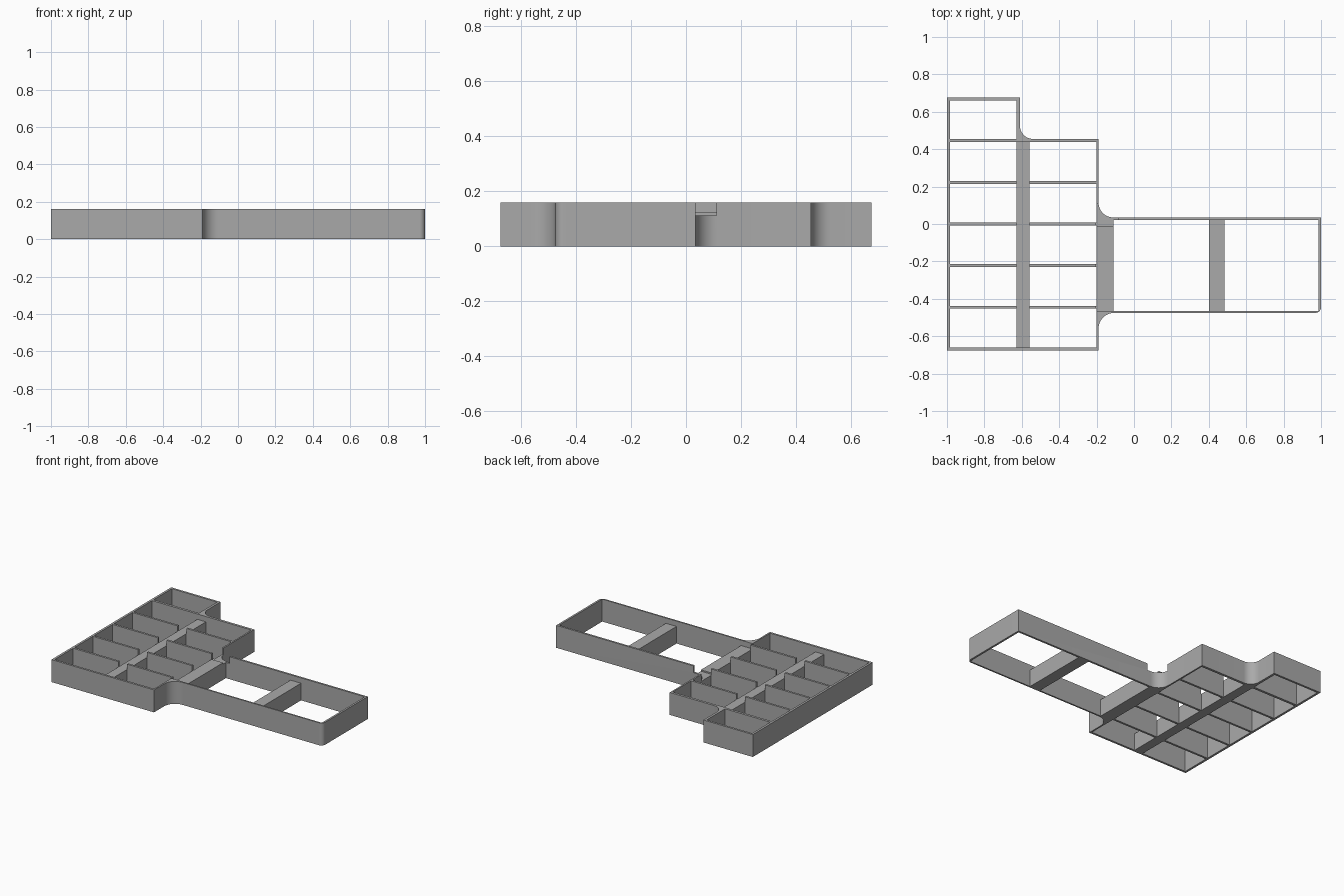
import bpy, bmesh, math

cube = bpy.data.objects.get("Cube")
if cube:
    bpy.data.objects.remove(cube, do_unlink=True)

HEIGHT = 0.16
RAIL = 0.122      # top of the recessed rails
NOTCH = 0.112     # floor of the cable notch

grey = bpy.data.materials.new("plain grey")
grey.use_nodes = True
grey.diffuse_color = (0.4, 0.4, 0.4, 1)
grey.node_tree.nodes["Principled BSDF"].inputs["Base Color"].default_value = (0.4, 0.4, 0.4, 1)


def arc(cx, cy, r, start, end, steps=12):
    angles = [math.radians(start + (end - start) * i / steps) for i in range(steps + 1)]
    return [(cx + r * math.cos(a), cy + r * math.sin(a)) for a in angles]


def prism(name, points, z0, z1):
    bm = bmesh.new()
    base = bm.faces.new([bm.verts.new((x, y, z0)) for x, y in points])
    top = bmesh.ops.extrude_face_region(bm, geom=[base])["geom"]
    verts = [v for v in top if isinstance(v, bmesh.types.BMVert)]
    bmesh.ops.translate(bm, verts=verts, vec=(0, 0, z1 - z0))
    bmesh.ops.recalc_face_normals(bm, faces=bm.faces)
    mesh = bpy.data.meshes.new(name)
    bm.to_mesh(mesh)
    bm.free()
    obj = bpy.data.objects.new(name, mesh)
    bpy.context.collection.objects.link(obj)
    mesh.materials.append(grey)
    return obj


# Outline of the tray and its arm, with rounded inner corners
outline = [(-1, -0.675), (-0.19, -0.675)]
outline += arc(-0.105, -0.56, 0.085, 180, 90)
outline += arc(0.97, -0.445, 0.03, 270, 360)
outline += [(1, 0.035)]
outline += arc(-0.11, 0.115, 0.08, 270, 180)
outline += [(-0.19, 0.455)]
outline += arc(-0.54, 0.525, 0.07, 270, 180)
outline += [(-0.61, 0.675), (-1, 0.675)]
tray = prism("tray_frame", outline, 0, HEIGHT)

# Open cells: two columns of five, plus one extra at the back
cuts = []
for row in range(5):
    y0 = -0.66 + row * 0.2225
    for x0, x1 in ((-0.984, -0.627), (-0.559, -0.201)):
        cuts.append((x0, x1, y0, y0 + 0.2075, -0.1))
cuts.append((-0.984, -0.627, 0.455, 0.66, -0.1))

# Two openings in the arm
cuts.append((-0.11, 0.4, -0.464, 0.021, -0.1))
cuts.append((0.483, 0.986, -0.464, 0.021, -0.1))

# Recessed centre rail, arm rails and cable notch
cuts.append((-0.628, -0.558, -0.66, 0.4375, RAIL))
cuts.append((-0.202, -0.109, -0.464, -0.01, RAIL))
cuts.append((0.399, 0.484, -0.464, 0.021, RAIL))
cuts.append((-0.202, -0.083, -0.011, 0.11, NOTCH))

bpy.context.view_layer.objects.active = tray
tray.select_set(True)
for x0, x1, y0, y1, z0 in cuts:
    cutter = prism("cutter", [(x0, y0), (x1, y0), (x1, y1), (x0, y1)], z0, 0.3)
    cutter.hide_render = True
    mod = tray.modifiers.new("cut", "BOOLEAN")
    mod.operation = "DIFFERENCE"
    mod.solver = "EXACT"
    mod.object = cutter
    bpy.ops.object.modifier_apply(modifier=mod.name)
    bpy.data.objects.remove(cutter, do_unlink=True)

bpy.ops.object.shade_smooth_by_angle(angle=math.radians(30))
